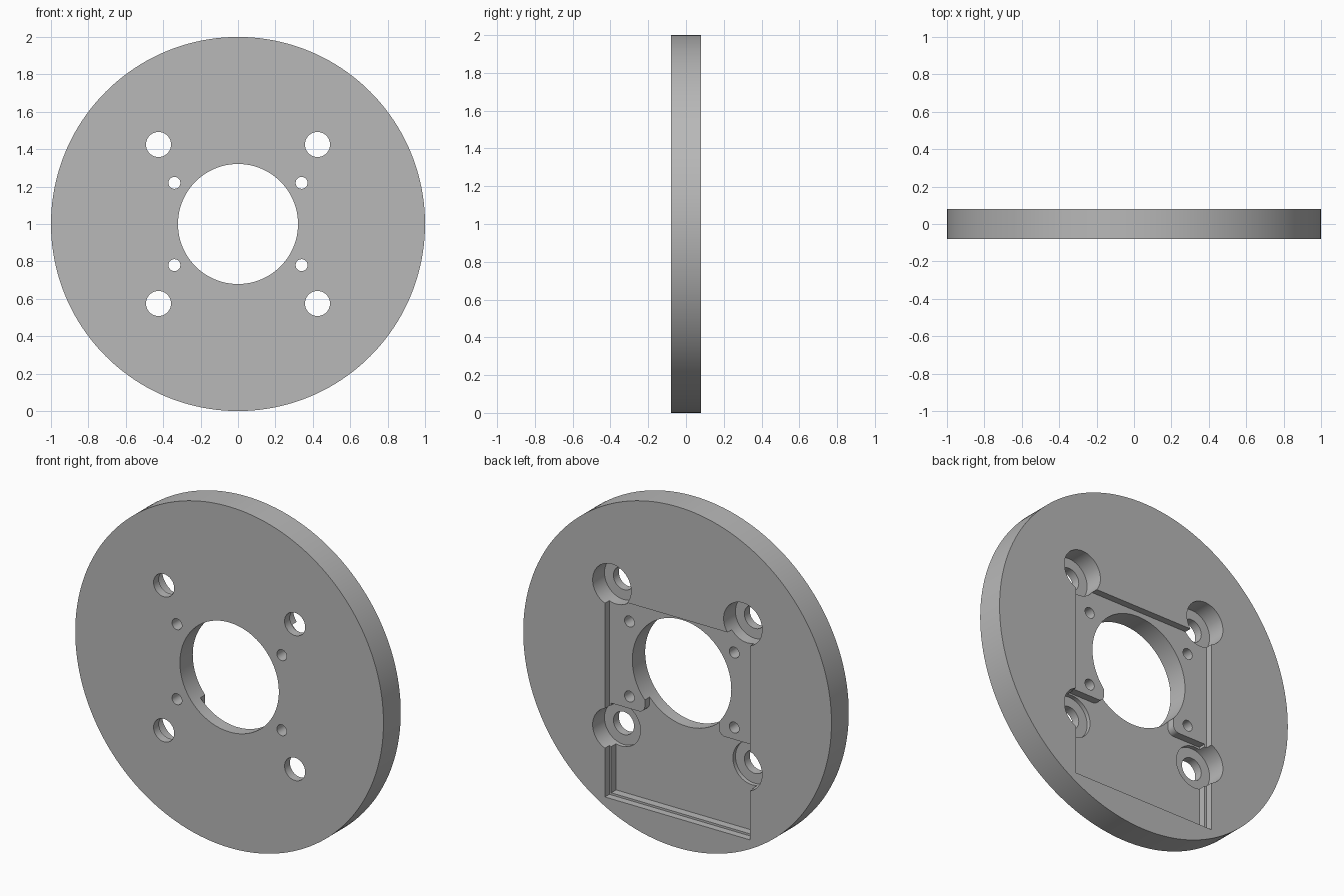
import bpy
import bmesh
from math import sin, cos, pi, radians

cube = bpy.data.objects.get("Cube")
if cube:
    bpy.data.objects.remove(cube, do_unlink=True)

BACK, FRONT, MID = 0.08, -0.08, 1.0

grey = bpy.data.materials.new("machined grey")
grey.use_nodes = True
colour = (0.48, 0.48, 0.48, 1)
grey.diffuse_color = colour
grey.node_tree.nodes["Principled BSDF"].inputs["Base Color"].default_value = colour


def circle(x, z, r, n):
    return [(x + r * cos(2 * pi * i / n), z + r * sin(2 * pi * i / n)) for i in range(n)]


def prism(name, outline, y0, y1):
    """Extrude an outline in x and z from y0 to y1."""
    bm = bmesh.new()
    face = bm.faces.new([bm.verts.new((x, y0, z + MID)) for x, z in outline])
    ext = bmesh.ops.extrude_face_region(bm, geom=[face])
    verts = [v for v in ext["geom"] if isinstance(v, bmesh.types.BMVert)]
    bmesh.ops.translate(bm, verts=verts, vec=(0, y1 - y0, 0))
    bmesh.ops.recalc_face_normals(bm, faces=bm.faces)
    mesh = bpy.data.meshes.new(name)
    bm.to_mesh(mesh)
    bm.free()
    mesh.materials.append(grey)
    obj = bpy.data.objects.new(name, mesh)
    bpy.context.collection.objects.link(obj)
    return obj


def cut(target, name, outline, depth=None):
    """Cut an outline into the back face, or right through when depth is None."""
    floor = FRONT - 0.1 if depth is None else BACK - depth
    tool = prism(name, outline, floor, BACK + 0.1)
    tool.hide_render = True
    mod = target.modifiers.new(name, "BOOLEAN")
    mod.operation, mod.solver, mod.object = "DIFFERENCE", "EXACT", tool
    bpy.context.view_layer.objects.active = target
    bpy.ops.object.modifier_apply(modifier=mod.name)
    bpy.data.objects.remove(tool, do_unlink=True)


disc = prism("flange_disc", circle(0, 0, 1, 160), FRONT, BACK)

# Shallow rectangular recess in the back
w, top, low = 0.47, 0.35, -0.828
cut(disc, "shallow_recess", [(-w, low), (w, low), (w, top), (-w, top)], 0.041)

# Deeper recess below, leaving two round-cornered mounting tabs
r, ledge = 0.04, 0.012
arc = [(0.28 + r * cos(a), -0.25 + r * sin(a)) for a in (pi + i * pi / 16 for i in range(9))]
half = [(0.24, 0)] + arc + [(w - ledge, -0.29), (w - ledge, low + ledge)]
cut(disc, "deep_recess", half + [(-x, z) for x, z in reversed(half)], 0.086)

# Central bore
cut(disc, "centre_bore", circle(0, 0, 0.321, 96))

# Counterbored bolt holes and small screw holes
for sx in (-1, 1):
    for sz in (-1, 1):
        x, z = sx * 0.425, sz * 0.425
        cut(disc, "counterbore", circle(x, z, 0.125, 48), 0.11)
        cut(disc, "bolt_hole", circle(x, z, 0.067, 40))
        cut(disc, "screw_hole", circle(sx * 0.34, sz * 0.22, 0.032, 24))

bpy.ops.object.select_all(action="DESELECT")
disc.select_set(True)
bpy.context.view_layer.objects.active = disc
bpy.ops.object.shade_smooth_by_angle(angle=radians(30))
